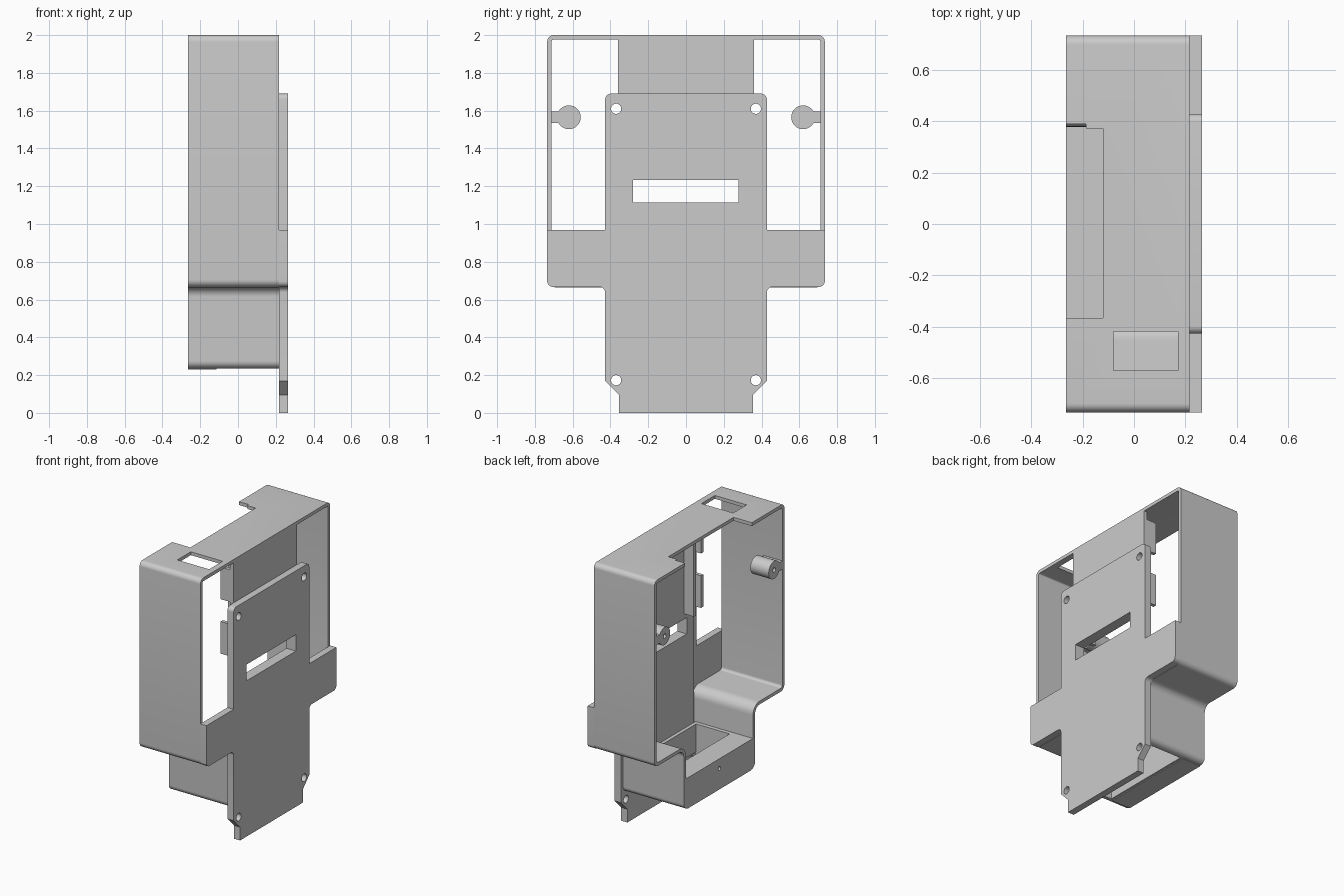
import bpy, bmesh, math
from mathutils import Vector

if "Cube" in bpy.data.objects:
    bpy.data.objects.remove(bpy.data.objects["Cube"], do_unlink=True)

grey = bpy.data.materials.new("plain grey")
grey.use_nodes = True
colour = (0.6, 0.6, 0.6, 1)
grey.diffuse_color = colour
grey.node_tree.nodes["Principled BSDF"].inputs["Base Color"].default_value = colour


def rounded(points, steps=8):
    """Round each (y, z, radius) corner of a closed outline."""
    out = []
    for i, (y, z, r) in enumerate(points):
        p = Vector((y, z))
        if r == 0:
            out.append(p)
            continue
        a = (Vector(points[i - 1][:2]) - p).normalized()
        b = (Vector(points[(i + 1) % len(points)][:2]) - p).normalized()
        centre = p + (a + b) * r          # square corners only
        for k in range(steps + 1):
            t = k / steps * math.pi / 2
            out.append(centre - b * r * math.cos(t) - a * r * math.sin(t))
    return out


def mirrored(half):
    """Complete an outline given from bottom to top on the +y side."""
    return half + [(-y, z, r) for y, z, r in reversed(half)]


def prism(name, outline, x0, x1):
    """Extrude a (y, z) outline along x."""
    bm = bmesh.new()
    face = bm.faces.new([bm.verts.new((x0, y, z)) for y, z in outline])
    new = bmesh.ops.extrude_face_region(bm, geom=[face])["geom"]
    moved = [v for v in new if isinstance(v, bmesh.types.BMVert)]
    bmesh.ops.translate(bm, verts=moved, vec=(x1 - x0, 0, 0))
    bmesh.ops.recalc_face_normals(bm, faces=bm.faces)
    mesh = bpy.data.meshes.new(name)
    bm.to_mesh(mesh)
    bm.free()
    mesh.materials.append(grey)
    ob = bpy.data.objects.new(name, mesh)
    bpy.context.collection.objects.link(ob)
    return ob


def box(name, x0, x1, y0, y1, z0, z1):
    return prism(name, [(y0, z0), (y1, z0), (y1, z1), (y0, z1)], x0, x1)


def rod(name, y, z, r, x0, x1, n=32):
    ring = [2 * math.pi * k / n for k in range(n)]
    return prism(name, [(y + r * math.cos(t), z + r * math.sin(t)) for t in ring], x0, x1)


def boolean(ob, other, operation="DIFFERENCE"):
    other.hide_render = True
    bpy.context.view_layer.objects.active = ob
    mod = ob.modifiers.new("boolean", "BOOLEAN")
    mod.operation = operation
    mod.solver = "EXACT"
    mod.object = other
    bpy.ops.object.modifier_apply(modifier=mod.name)
    bpy.data.objects.remove(other, do_unlink=True)


BACK, FRONT, WALL, LOW = -0.265, 0.216, 0.024, 0.403

# Stepped tubular shell, open on both x ends
outer = [(LOW, 0.235, 0.04), (LOW, 0.665, 0.05), (0.735, 0.665, 0.04), (0.735, 2, 0.035)]
inner = [(LOW - WALL, 0.235 + WALL, 0.02), (LOW - WALL, 0.665 + WALL, 0.075),
         (0.735 - WALL, 0.665 + WALL, 0.02), (0.735 - WALL, 2 - WALL, 0.01)]
shell = prism("shell", rounded(mirrored(outer)), BACK, FRONT)
boolean(shell, prism("cutter", rounded(mirrored(inner)), BACK - 0.1, FRONT + 0.1))
# Top notch with its small side step, and the rectangular opening
boolean(shell, box("cutter", BACK - 0.1, -0.12, -0.367, 0.372, 1.9, 2.1))
boolean(shell, box("cutter", BACK - 0.1, -0.187, 0.3, 0.39, 1.9, 2.1))
boolean(shell, box("cutter", -0.08, 0.172, -0.572, -0.42, 1.9, 2.1))
# Bottom opening under the pocket
boolean(shell, box("cutter", -0.1, 0.19, -0.35, 0.35, 0.1, 0.35))

# Mounting plate with wings, chamfered foot, screw holes and slot
plate_half = [(0.355, 0, 0), (0.355, 0.095, 0), (0.428, 0.17, 0), (0.428, 0.667, 0.03),
              (0.735, 0.667, 0.03), (0.735, 0.967, 0), (0.428, 0.967, 0), (0.428, 1.69, 0.03)]
plate = prism("mounting_plate", rounded(mirrored(plate_half)), FRONT, 0.265)

# Central panel behind the plate
panel = box("central_panel", 0.19, FRONT, -0.36, 0.36, 0.25, 1.98)

# Holes and slot through plate and panel
for part in (plate, panel):
    for y in (-0.37, 0.37):
        for z in (0.173, 1.61):
            boolean(part, rod("cutter", y, z, 0.027, 0.1, 0.4))
    boolean(part, box("cutter", 0.1, 0.4, -0.28, 0.277, 1.115, 1.232))

# Lower block with a through pocket and a screw hole
block = box("lower_block", BACK, 0.19, 0.02 - LOW, LOW - 0.02, 0.25, 0.45)
boolean(block, box("cutter", -0.1, 0.165, -0.35, 0.35, 0.1, 0.6))
boolean(block, rod("cutter", 0, 0.38, 0.014, BACK - 0.1, -0.15, 16))
box("bottom_pad", BACK, -0.115, -0.36, 0.36, 0.23, 0.25)

# Paired bosses, guide rails and clip tabs
for side, word in ((1, "left"), (-1, "right")):
    boss = rod("screw_boss_" + word, side * 0.62, 1.565, 0.063, BACK, -0.12)
    web = sorted((side * 0.64, side * 0.72))
    boolean(boss, box("web", BACK, -0.12, *web, 1.535, 1.595), "UNION")
    boolean(boss, rod("cutter", side * 0.62, 1.565, 0.016, BACK - 0.1, -0.16, 16))
    rail = sorted((side * 0.25, side * 0.275))
    box("guide_rail_" + word, 0.115, 0.19, *rail, 1.27, 1.9)
    tab = sorted((side * 0.335, side * 0.36))
    for z0, z1, level in ((1.3, 1.53, "lower"), (1.69, 1.92, "upper")):
        box(f"clip_tab_{level}_{word}", 0.115, 0.19, *tab, z0, z1)

# Smooth the rounded corners, keep the rest sharp
bpy.ops.object.select_all(action="DESELECT")
for ob in bpy.context.collection.objects:
    if ob.type == "MESH":
        ob.select_set(True)
        bpy.context.view_layer.objects.active = ob
bpy.ops.object.shade_smooth_by_angle(angle=math.radians(30))
